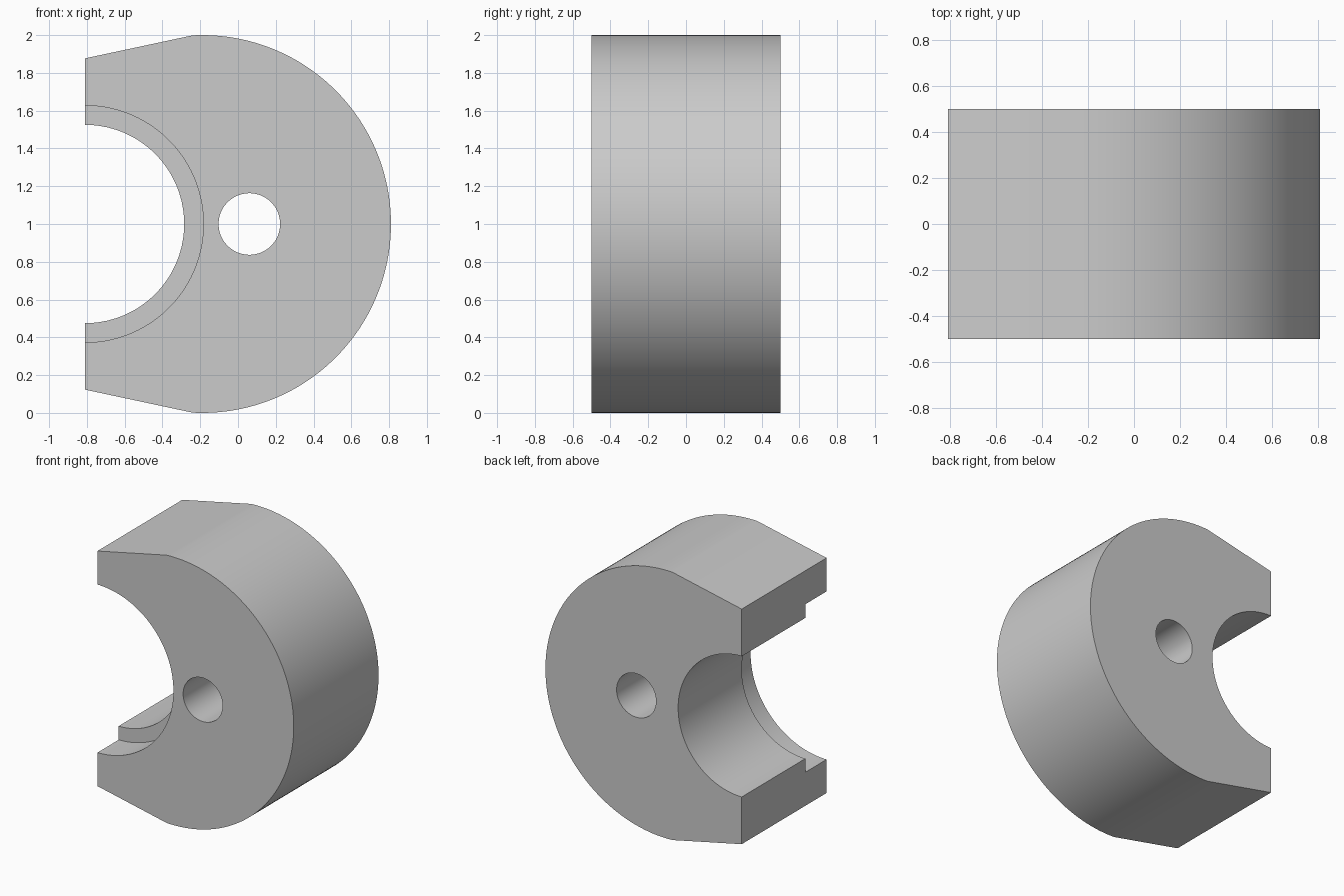
import bpy, bmesh
from math import sin, cos, pi, asin
from mathutils import Matrix

cube = bpy.data.objects.get("Cube")
if cube:
    bpy.data.objects.remove(cube, do_unlink=True)

FLAT_X = -0.81      # cut face
CENTRE_X = -0.19    # centre of the round side
HALF_DEPTH = 0.5

grey = bpy.data.materials.new("light grey")
grey.use_nodes = True
grey.diffuse_color = (0.6, 0.6, 0.6, 1)
grey.node_tree.nodes["Principled BSDF"].inputs["Base Color"].default_value = (0.6, 0.6, 0.6, 1)


def make_object(name, bm):
    bmesh.ops.recalc_face_normals(bm, faces=bm.faces)
    mesh = bpy.data.meshes.new(name)
    bm.to_mesh(mesh)
    bm.free()
    mesh.materials.append(grey)
    obj = bpy.data.objects.new(name, mesh)
    bpy.context.collection.objects.link(obj)
    return obj


def cutter(name, x, radius, y0, y1, sides=128):
    """Cylinder along y, with a side facing straight up."""
    bm = bmesh.new()
    place = (Matrix.Translation((x, (y0 + y1) / 2, 1))
             @ Matrix.Rotation(pi / 2, 4, 'X') @ Matrix.Rotation(pi / sides, 4, 'Z'))
    bmesh.ops.create_cone(bm, cap_ends=True, segments=sides, radius1=radius,
                          radius2=radius, depth=y1 - y0, matrix=place)
    obj = make_object(name, bm)
    obj.hide_render = True
    return obj


# Block: round on one side, tapering to a flat cut face on the other
steps = 96
limit = pi / 2 + asin(0.05)
outline = [(FLAT_X, 0.123)]
for i in range(steps + 1):
    a = -limit + 2 * limit * i / steps
    outline.append((CENTRE_X + cos(a), 1 + sin(a)))
outline.append((FLAT_X, 1.877))

bm = bmesh.new()
face = bm.faces.new([bm.verts.new((x, -HALF_DEPTH, z)) for x, z in outline])
side = bmesh.ops.extrude_face_region(bm, geom=[face])
moved = [v for v in side["geom"] if isinstance(v, bmesh.types.BMVert)]
bmesh.ops.translate(bm, verts=moved, vec=(0, 2 * HALF_DEPTH, 0))
block = make_object("block", bm)

# Half-round bore, wider recess at the front, and through hole
cutters = [
    cutter("bore_cutter", FLAT_X, 0.525, -1, 1),
    cutter("recess_cutter", FLAT_X, 0.627, -1, -0.25),
    cutter("hole_cutter", 0.06, 0.163, -1, 1, 64),
]
bpy.ops.object.select_all(action='DESELECT')
bpy.context.view_layer.objects.active = block
block.select_set(True)
for c in cutters:
    cut = block.modifiers.new(c.name, 'BOOLEAN')
    cut.operation = 'DIFFERENCE'
    cut.solver = 'EXACT'
    cut.object = c
    bpy.ops.object.modifier_apply(modifier=cut.name)
for c in cutters:
    bpy.data.objects.remove(c, do_unlink=True)

bpy.ops.object.shade_smooth_by_angle(angle=pi / 6)
